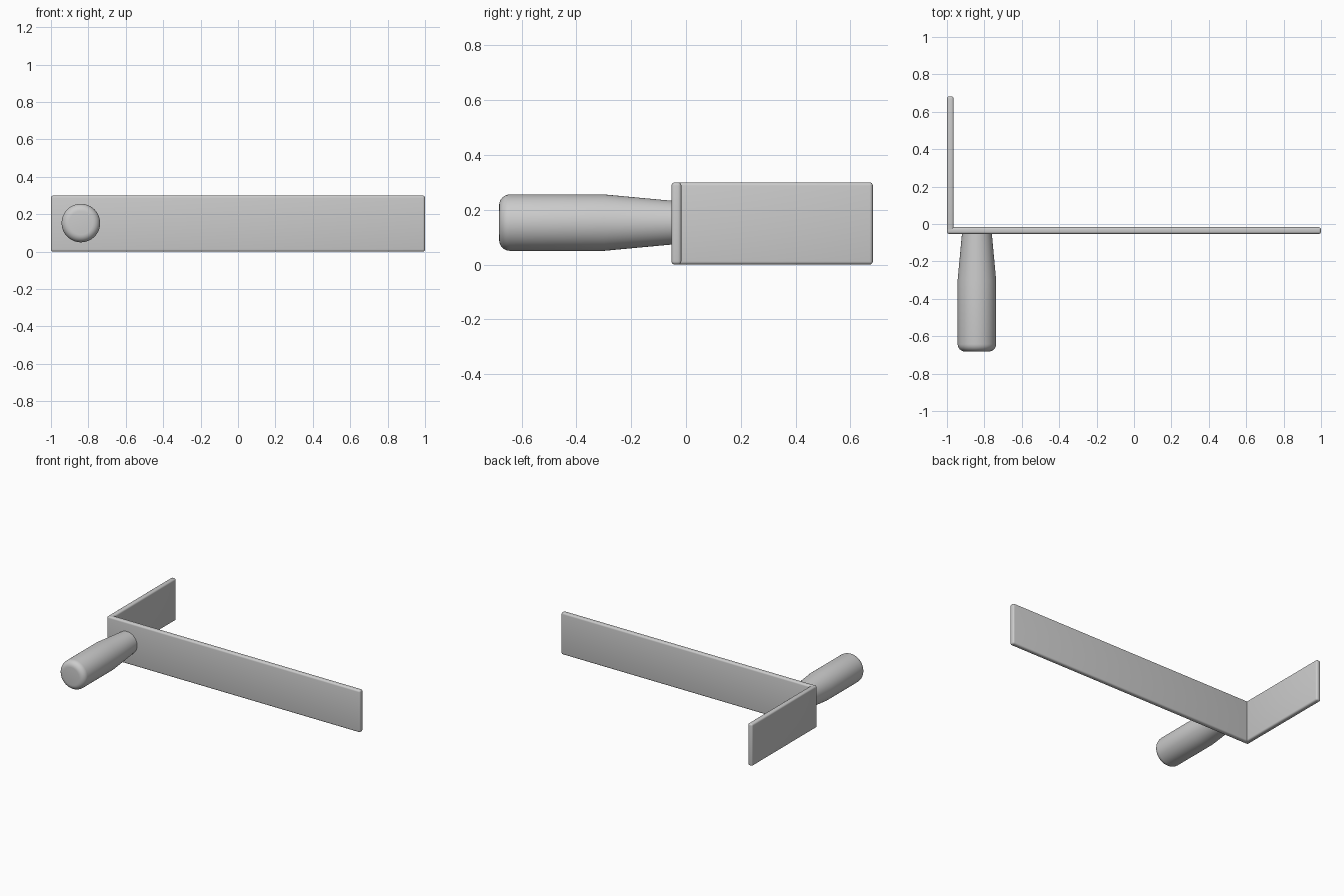
import bpy
import bmesh
import math
from mathutils import Matrix

cube = bpy.data.objects.get("Cube")
if cube:
    bpy.data.objects.remove(cube, do_unlink=True)

grey = bpy.data.materials.new("plain grey")
grey.use_nodes = True
colour = (0.6, 0.6, 0.6, 1)
grey.diffuse_color = colour
grey.node_tree.nodes["Principled BSDF"].inputs["Base Color"].default_value = colour


def add_object(name, bm):
    mesh = bpy.data.meshes.new(name)
    bmesh.ops.recalc_face_normals(bm, faces=bm.faces)
    bm.to_mesh(mesh)
    bm.free()
    mesh.materials.append(grey)
    obj = bpy.data.objects.new(name, mesh)
    bpy.context.collection.objects.link(obj)
    bpy.ops.object.select_all(action="DESELECT")
    obj.select_set(True)
    bpy.context.view_layer.objects.active = obj
    bpy.ops.object.shade_smooth_by_angle(angle=math.radians(35))
    return obj


def plate(name, low, high, radius=0.012):
    """Box between two corners with small rounded edges."""
    bm = bmesh.new()
    bmesh.ops.create_cube(bm, size=1)
    for v in bm.verts:
        v.co = [a if c < 0 else b for a, b, c in zip(low, high, v.co)]
    bmesh.ops.bevel(bm, geom=bm.edges[:], offset=radius, segments=4,
                    profile=0.5, affect="EDGES")
    return add_object(name, bm)


# Two thin plates meeting in an L
FRONT, BACK, THICK, HEIGHT = -0.053, 0.682, 0.036, 0.3
plate("long_plate", (-1, FRONT, 0), (1, FRONT + THICK, HEIGHT))
plate("side_plate", (-1, FRONT + 0.012, 0), (-1 + THICK, BACK, HEIGHT))

# Tapered grip with a rounded end, turned around the y axis
R, END, ROUND = 0.103, -0.682, 0.04
profile = [(0, FRONT + 0.01), (0.08, FRONT + 0.01), (0.08, FRONT), (R, -0.3)]
for i in range(7):
    a = math.pi / 2 * i / 6
    profile.append((R - ROUND + ROUND * math.cos(a),
                    END + ROUND - ROUND * math.sin(a)))
profile.append((0, END))

bm = bmesh.new()
verts = [bm.verts.new((r, y, 0)) for r, y in profile]
edges = [bm.edges.new(pair) for pair in zip(verts, verts[1:])]
bmesh.ops.spin(bm, geom=verts + edges, cent=(0, 0, 0), axis=(0, 1, 0),
               angle=math.tau, steps=48)
bmesh.ops.remove_doubles(bm, verts=bm.verts, dist=0.0001)
bm.transform(Matrix.Translation((-0.84, 0, 0.153)))
add_object("handle", bm)
